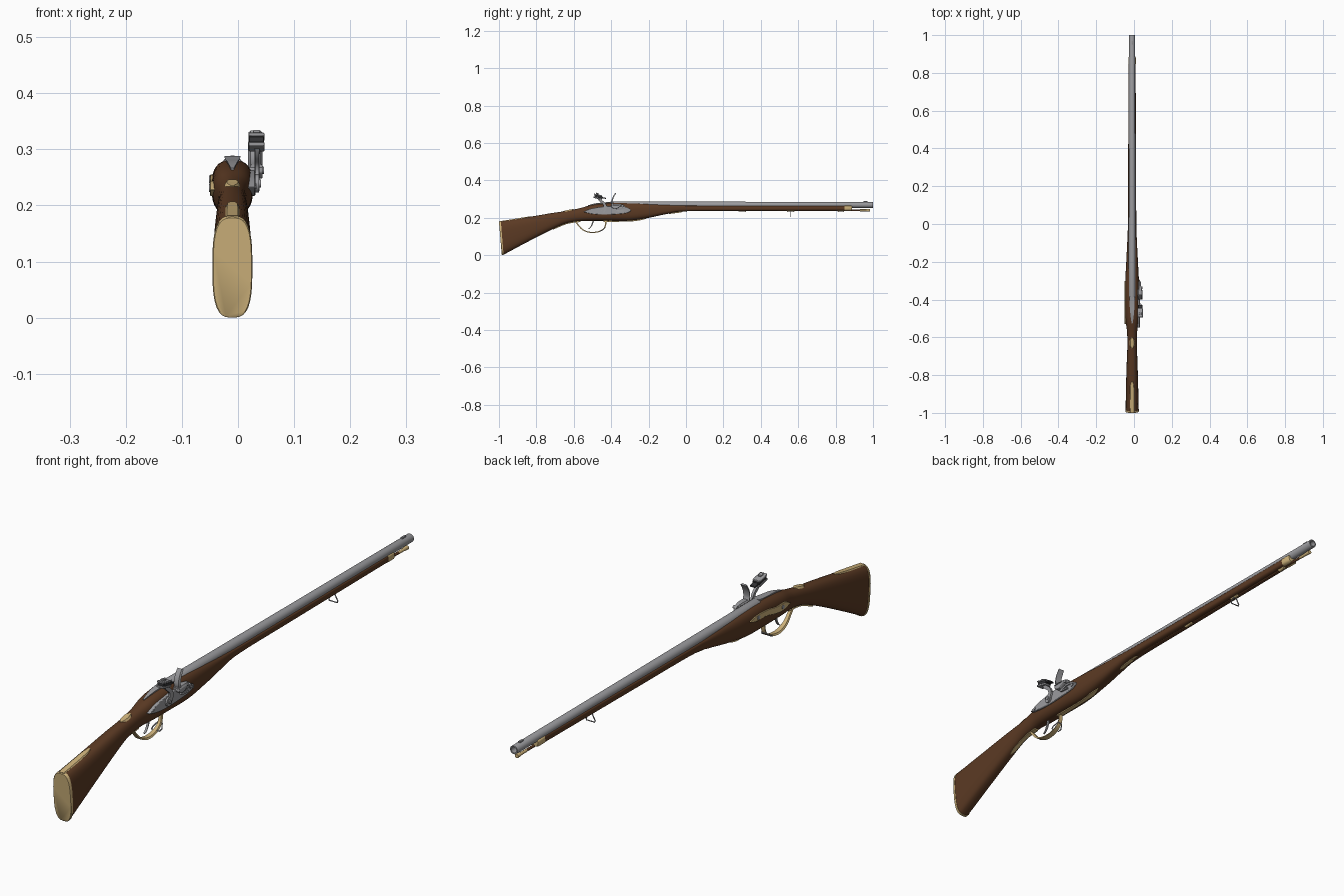
import bpy, bmesh, math
from mathutils import Vector

CX = -0.010   # centre line of barrel and stock


def material(name, rgb):
    m = bpy.data.materials.new(name)
    m.diffuse_color = (*rgb, 1)
    return m


WOOD = material("walnut_brown", (0.105, 0.042, 0.017))
BRASS = material("pale_brass", (0.62, 0.45, 0.20))
STEEL = material("grey_steel", (0.33, 0.33, 0.345))
DARK = material("dark_flint", (0.035, 0.035, 0.038))


def finish(name, bm, mat):
    bmesh.ops.recalc_face_normals(bm, faces=bm.faces)
    me = bpy.data.meshes.new(name)
    bm.to_mesh(me)
    bm.free()
    ob = bpy.data.objects.new(name, me)
    bpy.context.collection.objects.link(ob)
    me.materials.append(mat)
    return ob


def smooth(rows, n):
    """Catmull-Rom resampling of rows of numbers."""
    out = []
    for i in range(len(rows) - 1):
        a, b, c, d = (rows[max(0, min(len(rows) - 1, i + k))] for k in (-1, 0, 1, 2))
        for j in range(n):
            t = j / n
            out.append(tuple(0.5 * (2 * q + (r - p) * t + (2 * p - 5 * q + 4 * r - s) * t * t
                                    + (3 * q - p - 3 * r + s) * t ** 3)
                             for p, q, r, s in zip(a, b, c, d)))
    return out + [tuple(rows[-1])]


def skin(name, rings, mat):
    bm = bmesh.new()
    vs = [[bm.verts.new(p) for p in ring] for ring in rings]
    n = len(vs[0])
    for a, b in zip(vs, vs[1:]):
        for i in range(n):
            bm.faces.new((a[i], a[(i + 1) % n], b[(i + 1) % n], b[i]))
    bm.faces.new(vs[0])
    bm.faces.new(vs[-1])
    return finish(name, bm, mat)


def loft(name, rows, mat, sides=32, x=CX):
    """rows: y, top, bottom, half width, roundness exponent, end slant"""
    rings = []
    for y, top, bot, hw, e, slant in rows:
        ring = []
        for k in range(sides):
            a = 2 * math.pi * k / sides
            c, s = math.cos(a), math.sin(a)
            p = 2 / (e if s > 0 else min(e, 3))
            z = (top + bot) / 2 + (top - bot) / 2 * math.copysign(abs(s) ** p, s)
            ring.append((x + hw * math.copysign(abs(c) ** p, c),
                         y + slant * (top - z) / (top - bot), z))
        rings.append(ring)
    return skin(name, rings, mat)


def turned(name, prof, z, mat, sides=24, x=CX):
    """Round part along y; prof: y, radius"""
    return loft(name, [(y, z + r, z - r, r, 2, 0) for y, r in prof], mat, sides, x)


def plate(name, outline, x0, x1, mat, bevel=0.0):
    """Side outline (y, z) extruded across x"""
    ob = skin(name, [[(x, y, z) for y, z in outline] for x in (x0, x1)], mat)
    if bevel:
        m = ob.modifiers.new("bevel", 'BEVEL')
        m.width, m.segments, m.limit_method = bevel, 2, 'ANGLE'
    return ob


def disc(name, y, z, r, x0, x1, mat, n=16):
    return plate(name, [(y + r * math.cos(2 * math.pi * k / n), z + r * math.sin(2 * math.pi * k / n))
                        for k in range(n)], x0, x1, mat)


def ribbon(name, pts, mat, x=CX, n=5):
    """Bent strip in the y-z plane; pts: y, z, half width, half thickness"""
    pts = smooth(pts, n)
    rings = []
    for i, (y, z, w, t) in enumerate(pts):
        a, b = pts[max(0, i - 1)], pts[min(len(pts) - 1, i + 1)]
        d = Vector((b[0] - a[0], b[1] - a[1])).normalized()
        ny, nz = -d.y * t, d.x * t
        w = max(w, 0.0008)
        rings.append([(x - w, y - ny, z - nz), (x + w, y - ny, z - nz), (x + w * .7, y + ny, z + nz),
                      (x - w * .7, y + ny, z + nz)])
    return skin(name, rings, mat)


def wire_loop(name, pts, r, mat):
    cu = bpy.data.curves.new(name, 'CURVE')
    cu.dimensions, cu.bevel_depth, cu.bevel_resolution = '3D', r, 2
    sp = cu.splines.new('POLY')
    sp.points.add(len(pts) - 1)
    for p, q in zip(sp.points, pts):
        p.co = (*q, 1)
    sp.use_cyclic_u = True
    ob = bpy.data.objects.new(name, cu)
    bpy.context.collection.objects.link(ob)
    cu.materials.append(mat)
    bpy.context.view_layer.objects.active = ob
    ob.select_set(True)
    bpy.ops.object.convert(target='MESH')
    ob.select_set(False)


# Wooden stock from butt to fore-end
loft("stock", smooth([
    (-.992, .181, .002, .0345, 3, .015), (-.85, .203, .072, .032, 2.8, .004),
    (-.72, .225, .136, .028, 2.5, 0), (-.64, .237, .170, .025, 2.3, 0),
    (-.57, .251, .182, .027, 2.3, 0), (-.50, .269, .184, .035, 2.6, 0),
    (-.40, .280, .184, .037, 2.7, 0), (-.30, .280, .185, .036, 2.7, 0),
    (-.20, .276, .200, .031, 2.8, 0), (-.10, .270, .221, .026, 3.5, 0),
    (0, .266, .235, .0225, 5, 0), (.3, .265, .237, .021, 5, 0), (.87, .265, .239, .0185, 5, 0)], 6), WOOD)

# Brass butt plate and its tang along the comb
loft("butt_plate", [(-1.0, .178, .002, .034, 3, .015), (-.998, .180, .0, .0357, 3, .015),
                    (-.990, .182, .001, .0357, 3, .015)], BRASS)
ribbon("butt_plate_tang", [(-.997, .179, .014, .003), (-.92, .191, .014, .003),
                           (-.86, .201, .012, .003), (-.835, .205, .005, .002)], BRASS)
# Thumb plate on the wrist
ribbon("thumb_plate", [(-.658, .234, .004, .002), (-.645, .236, .012, .003), (-.63, .239, .014, .003),
                       (-.615, .2425, .012, .003), (-.602, .244, .004, .002)], BRASS)

# Barrel with hollow muzzle, breech tang and front sight
turned("barrel", [(-.39, .0185), (-.386, .0195), (-.2, .0185), (.3, .017), (.998, .0155), (1, .015),
                  (1, .0105), (.9, .0105)], .269, STEEL, 32)
ribbon("breech_tang", [(-.385, .283, .0145, .005), (-.43, .279, .013, .004), (-.48, .274, .009, .004),
                       (-.525, .264, .003, .003)], STEEL)
plate("front_sight", [(.95, .28), (.95, .289), (.97, .289), (.97, .28)], CX - .004, CX + .004, STEEL, .001)
loft("nose_cap", [(.848, .266, .238, .0197, 5, 0), (.882, .266, .238, .0195, 5, 0),
                  (.887, .264, .241, .017, 5, 0)], BRASS)

# Ramrod and its pipes
turned("ramrod", [(-.02, .005), (.95, .005)], .2405, WOOD, 12)
turned("ramrod_tip", [(.93, .0055), (.955, .0055), (.98, .0075), (.984, .007)], .2405, BRASS, 16)
for i, (a, b) in enumerate([(-.03, .005), (.28, .32), (.54, .58), (.81, .845)]):
    turned(f"ramrod_pipe_{i + 1}", [(a, .0065), (a + .003, .0085), (a + .007, .0073), (b - .007, .0073),
                                    (b - .003, .0085), (b, .0065)], .2405, BRASS, 16)
ribbon("tail_pipe_finial", [(-.09, .2215, .002, .002), (-.075, .225, .007, .002),
                            (-.045, .229, .006, .003), (-.02, .234, .008, .003)], BRASS)

# Trigger guard: rear strap, bow, front strap
ribbon("guard_rear_strap", [(-.71, .139, .002, .002), (-.69, .149, .008, .003), (-.64, .169, .007, .003),
                            (-.60, .178, .009, .004), (-.565, .181, .009, .004)], BRASS)
ribbon("guard_bow", [(-.59, .178, .008, .003), (-.575, .160, .008, .003), (-.55, .135, .010, .003),
                     (-.51, .122, .012, .003), (-.465, .127, .010, .003), (-.435, .148, .008, .003),
                     (-.428, .183, .008, .004)], BRASS)
ribbon("guard_front_strap", [(-.44, .182, .009, .004), (-.36, .182, .008, .003), (-.29, .184, .007, .003),
                             (-.25, .189, .010, .003), (-.215, .196, .002, .002)], BRASS)
ribbon("trigger", [(-.495, .188, .004, .004), (-.502, .165, .004, .003), (-.512, .148, .004, .002),
                   (-.522, .141, .003, .002)], STEEL)

# Sling swivels
wire_loop("front_swivel", [(CX + x, .56, z) for x, z in
                           [(-.006, .234), (.006, .234), (.018, .212), (.016, .206), (-.016, .206), (-.018, .212)]],
          .0022, STEEL)
wire_loop("rear_swivel", [(CX + x, y, z) for x, y, z in
                          [(-.009, -.432, .147), (.009, -.432, .147), (.018, -.447, .134), (.016, -.458, .129),
                           (-.016, -.458, .129), (-.018, -.447, .134)]], .0022, STEEL)

# Lock plate on the right, brass side plate on the left
plate("lock_plate", smooth([(-.55, .232), (-.51, .249), (-.46, .258), (-.41, .263), (-.34, .262), (-.305, .25),
                            (-.295, .238), (-.32, .225), (-.38, .219), (-.45, .217), (-.51, .222), (-.55, .232)],
                           3)[:-1], .010, .031, STEEL, .002)
plate("side_plate", smooth([(-.53, .228), (-.50, .243), (-.45, .244), (-.40, .253), (-.34, .255), (-.30, .246),
                            (-.33, .236), (-.39, .234), (-.44, .222), (-.49, .217), (-.53, .228)], 3)[:-1],
      -.0495, -.030, BRASS, .001)
for i, (y, z) in enumerate([(-.485, .231), (-.345, .246)]):
    disc(f"side_screw_{i + 1}", y, z, .007, -.0515, -.04, STEEL)
for i, (y, z) in enumerate([(-.525, .234), (-.315, .24)]):
    disc(f"lock_screw_{i + 1}", y, z, .005, .02, .033, STEEL)

# Cock: hub, swan neck, jaws, flint and jaw screw
disc("cock_hub", -.445, .239, .016, .028, .037, STEEL, 20)
disc("cock_screw", -.445, .239, .007, .036, .041, STEEL)
ribbon("cock_neck", [(-.447, .232, .0045, .011), (-.433, .255, .0045, .009), (-.438, .275, .0045, .007),
                     (-.457, .292, .005, .007), (-.466, .306, .006, .008)], STEEL, .034)
ribbon("cock_spur", [(-.447, .235, .004, .008), (-.437, .25, .004, .007), (-.423, .262, .003, .003)], STEEL, .034)


def jaw(name, y0, y1, z0, z1, x0, x1, mat):
    def tilt(y, z):
        return y, z + .22 * (-.47 - y)
    plate(name, [tilt(y0, z0), tilt(y1, z0), tilt(y1, z1), tilt(y0, z1)], x0, x1, mat, .0015)


jaw("lower_jaw", -.495, -.448, .301, .308, .019, .047, STEEL)
jaw("flint_leather", -.49, -.446, .308, .319, .020, .046, DARK)
jaw("flint", -.46, -.428, .310, .316, .022, .044, DARK)
jaw("upper_jaw", -.493, -.448, .319, .325, .019, .047, STEEL)
jaw("jaw_screw", -.482, -.468, .325, .332, .027, .039, STEEL)

# Flash pan, frizzen and its spring
plate("flash_pan", [(-.40, .268), (-.40, .259), (-.39, .250), (-.37, .248), (-.355, .258), (-.345, .268)],
      .008, .044, STEEL, .002)
ribbon("frizzen", [(-.391, .268, .013, .004), (-.395, .285, .013, .004), (-.390, .308, .013, .0035),
                   (-.376, .332, .012, .003)], STEEL, .031)
ribbon("frizzen_foot", [(-.398, .270, .013, .003), (-.36, .271, .012, .003), (-.335, .264, .007, .005),
                        (-.328, .255, .005, .003)], STEEL, .033)
disc("frizzen_pivot", -.338, .262, .006, .026, .046, STEEL)
ribbon("frizzen_spring", [(-.305, .238, .003, .004), (-.335, .250, .003, .003), (-.375, .240, .003, .003),
                          (-.335, .236, .003, .003)], STEEL, .034)

# Smooth shading with crisp edges
bpy.ops.object.select_all(action='DESELECT')
for ob in bpy.context.scene.objects:
    ob.select_set(True)
    bpy.context.view_layer.objects.active = ob
bpy.ops.object.shade_smooth_by_angle(angle=math.radians(40))
